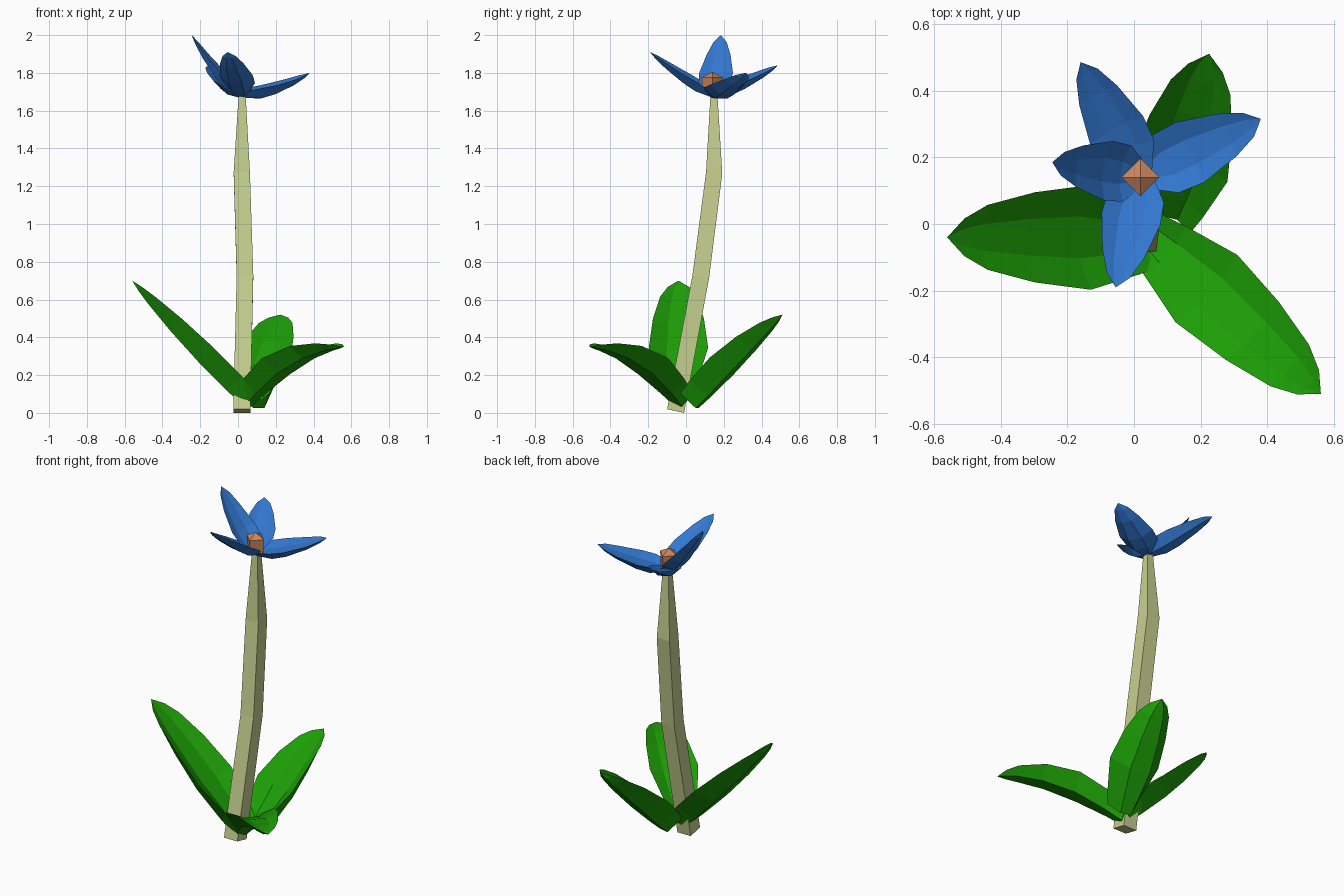
import bpy
import bmesh
from mathutils import Vector

default_cube = bpy.data.objects.get("Cube")
if default_cube:
    bpy.data.objects.remove(default_cube, do_unlink=True)


def make_material(name, colour):
    material = bpy.data.materials.new(name)
    material.use_nodes = True
    rgba = (*colour, 1)
    material.diffuse_color = rgba
    shader = material.node_tree.nodes["Principled BSDF"]
    shader.inputs["Base Color"].default_value = rgba
    shader.inputs["Roughness"].default_value = 0.9
    return material


leaf_green = make_material("leaf green", (0.012, 0.345, 0.002))
petal_blue = make_material("petal blue", (0.032, 0.185, 0.63))
stem_olive = make_material("pale stem", (0.57, 0.63, 0.275))
centre_orange = make_material("flower centre", (0.6, 0.24, 0.115))


def loft(name, rings, material):
    """Skin a closed solid through rings that have equal point counts."""
    bm = bmesh.new()
    loops = [[bm.verts.new(point) for point in ring] for ring in rings]
    count = len(loops[0])
    for lower, upper in zip(loops, loops[1:]):
        for i in range(count):
            j = (i + 1) % count
            bm.faces.new((lower[i], lower[j], upper[j], upper[i]))
    bm.faces.new(loops[0][::-1])
    bm.faces.new(loops[-1])
    # Rings of zero size collapse to a single tip
    bmesh.ops.remove_doubles(bm, verts=bm.verts[:], dist=0.0005)
    bmesh.ops.recalc_face_normals(bm, faces=bm.faces[:])
    mesh = bpy.data.meshes.new(name)
    bm.to_mesh(mesh)
    bm.free()
    mesh.materials.append(material)
    obj = bpy.data.objects.new(name, mesh)
    bpy.context.collection.objects.link(obj)
    return obj


# Outlines: fraction of length, then width and depth as fractions of the half width
LEAF_OUTLINE = [(0, .52, .9), (.12, .7, 1), (.36, 1, 1), (.62, .86, .8),
                (.83, .62, .48), (.93, .36, .25), (1, 0, 0)]
PETAL_OUTLINE = [(0, .4, .5), (.22, .95, .9), (.42, 1, .8), (.72, .71, .5),
                 (.9, .4, .25), (1, 0, 0)]

# Cupped blade section: across the blade, along its normal
BLADE_SECTION = [(-1, .28), (-.4, 0), (.4, 0), (1, .28), (.4, -.36), (-.4, -.36)]


def blade(name, base, tip, half_width, arch, cup, outline, material):
    """Cupped pointed blade from base to tip, arched upward by the given height."""
    base, tip = Vector(base), Vector(tip)
    direction = (tip - base).normalized()
    side = direction.cross(Vector((0, 0, 1))).normalized()
    normal = side.cross(direction) * cup
    rings = []
    for along, width, depth in outline:
        centre = base.lerp(tip, along)
        centre.z += arch * 4 * along * (1 - along)
        rings.append([centre + (side * across * width + normal * lift * depth) * half_width
                      for across, lift in BLADE_SECTION])
    return loft(name, rings, material)


def square_ring(x, y, z, half, tilt):
    """Square ring whose back edge dips to follow a leaning stem."""
    corners = [(-1, -1), (1, -1), (1, 1), (-1, 1)]
    return [(x + i * half, y + j * half, z - j * half * tilt) for i, j in corners]


# Leaning four-sided stem
loft("stem", [
    square_ring(.02, -.055, .01, .045, .22),
    square_ring(.037, .078, .72, .044, .18),
    square_ring(.02, .149, 1.27, .043, .08),
    square_ring(.022, .148, 1.69, .018, 0),
], stem_olive)

# Three leaves around the foot
leaves = [
    ("right_leaf", (.06, -.04, .085), (-.56, -.04, .70), .157, .005, 1.1),
    ("front_left_leaf", (.04, -.03, .075), (.56, -.51, .35), .137, .085, 1),
    ("back_leaf", (.1, .02, .07), (.225, .51, .52), .148, .025, 1.25),
]
for name, base, tip, half_width, arch, cup in leaves:
    blade(name, base, tip, half_width, arch, cup, LEAF_OUTLINE, leaf_green)

# Four petals sharing one base
flower_base = (.02, .145, 1.685)
petals = [
    ("back_petal", (-.16, .485, 1.84), .09, -.01),
    ("left_petal", (.38, .315, 1.8), .1, -.02),
    ("right_petal", (-.245, .185, 2), .09, -.03),
    ("front_petal", (-.055, -.19, 1.91), .09, -.01),
]
for name, tip, half_width, arch in petals:
    blade(name, flower_base, tip, half_width, arch, 1, PETAL_OUTLINE, petal_blue)


# Flower centre: diamond prism with a pyramid cap
def diamond_ring(radius, z):
    x, y = flower_base[0], .14
    return [(x + radius, y, z), (x, y + radius, z), (x - radius, y, z), (x, y - radius, z)]


loft("flower_centre", [
    diamond_ring(.052, 1.69),
    diamond_ring(.057, 1.775),
    diamond_ring(0, 1.805),
], centre_orange)
